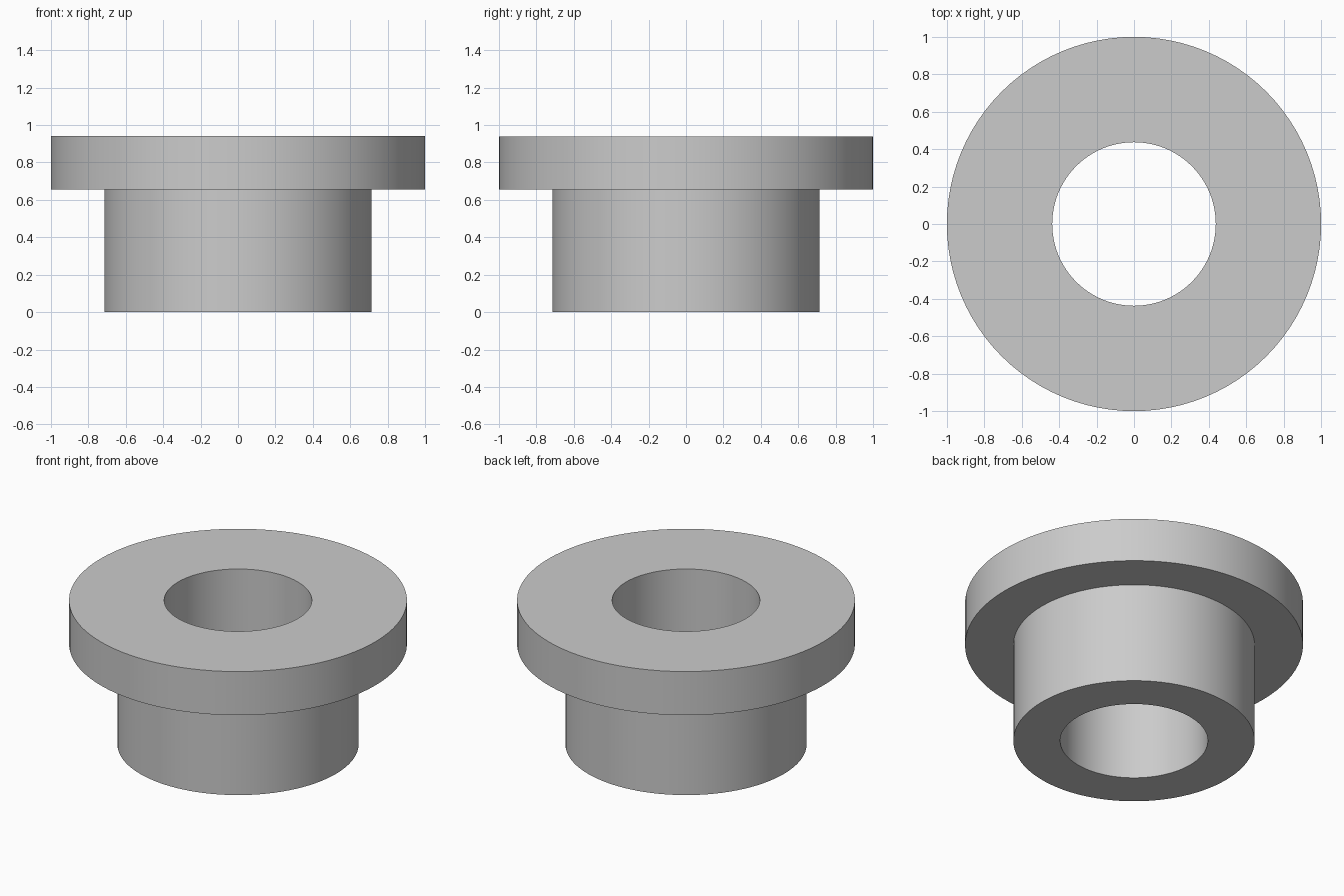
import bpy, bmesh, math

cube = bpy.data.objects.get("Cube")
if cube:
    bpy.data.objects.remove(cube, do_unlink=True)

SEGMENTS = 96
BORE, SLEEVE, FLANGE = 0.437, 0.714, 1.0
SHOULDER, TOP = 0.655, 0.94

grey = bpy.data.materials.new("plain grey")
grey.use_nodes = True
colour = (0.6, 0.6, 0.6, 1)
grey.diffuse_color = colour
grey.node_tree.nodes["Principled BSDF"].inputs["Base Color"].default_value = colour

# Closed cross-section of the bushing: radius and height
profile = [(BORE, 0), (SLEEVE, 0), (SLEEVE, SHOULDER),
           (FLANGE, SHOULDER), (FLANGE, TOP), (BORE, TOP)]

# Revolve the section around the bore axis
bm = bmesh.new()
verts = [bm.verts.new((r, 0, z)) for r, z in profile]
edges = [bm.edges.new((v, verts[i - 1])) for i, v in enumerate(verts)]
bmesh.ops.spin(bm, geom=verts + edges, cent=(0, 0, 0), axis=(0, 0, 1),
               angle=math.tau, steps=SEGMENTS, use_merge=False)
bmesh.ops.remove_doubles(bm, verts=bm.verts, dist=0.0001)
bmesh.ops.recalc_face_normals(bm, faces=bm.faces)

mesh = bpy.data.meshes.new("flanged_bushing")
bm.to_mesh(mesh)
bm.free()
mesh.materials.append(grey)
bushing = bpy.data.objects.new("flanged_bushing", mesh)
bpy.context.collection.objects.link(bushing)

# Smooth walls with crisp rims
bpy.ops.object.select_all(action="DESELECT")
bushing.select_set(True)
bpy.context.view_layer.objects.active = bushing
bpy.ops.object.shade_smooth_by_angle(angle=math.radians(30))
